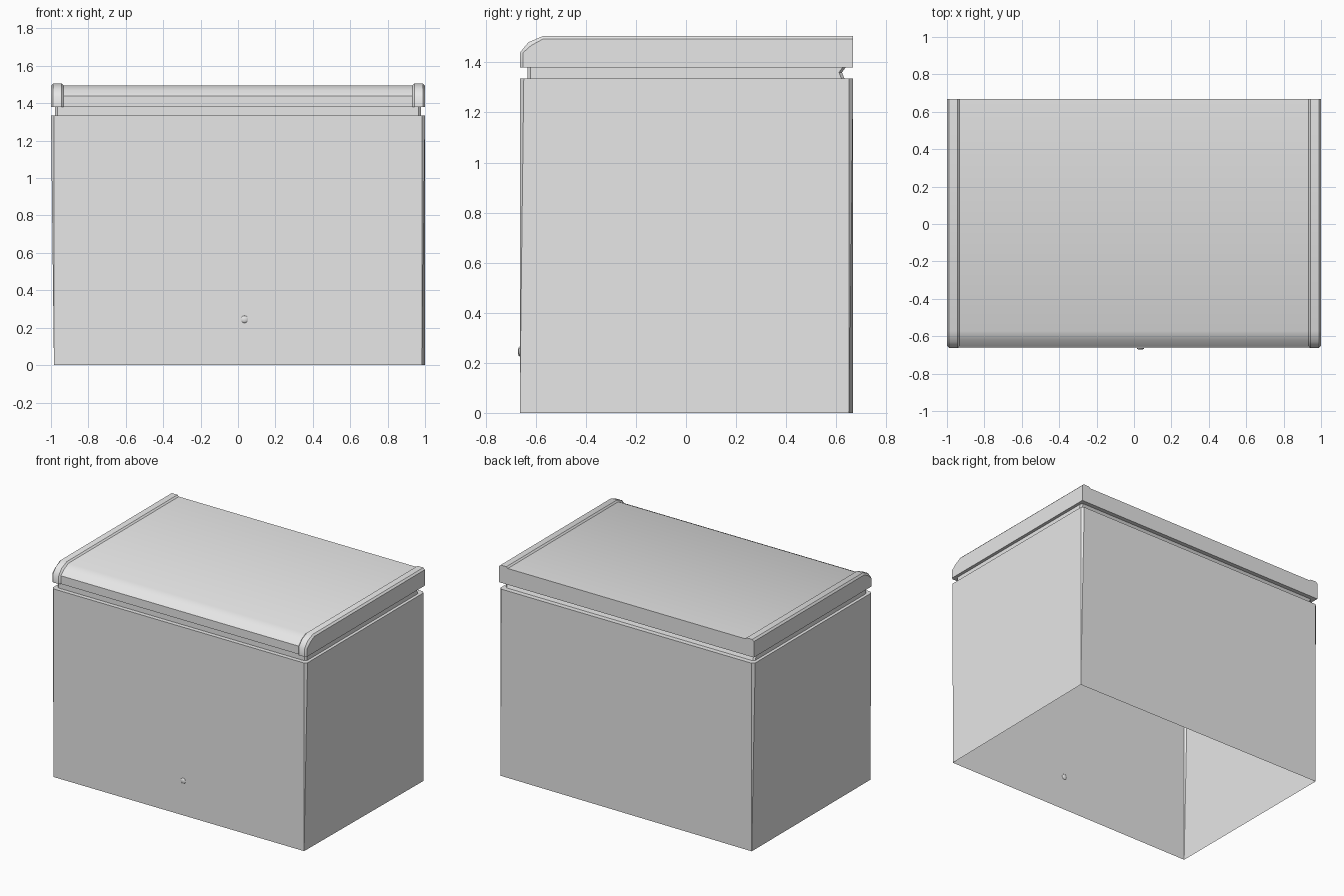
import bpy
import bmesh
import math
from mathutils import Matrix

if "Cube" in bpy.data.objects:
    bpy.data.objects.remove(bpy.data.objects["Cube"])

grey = bpy.data.materials.new("light_grey")
grey.use_nodes = True
grey.diffuse_color = (0.8, 0.8, 0.8, 1)
grey.node_tree.nodes["Principled BSDF"].inputs["Base Color"].default_value = (0.8, 0.8, 0.8, 1)

FRONT, BACK = -0.664, 0.668
RIM, LID_LOW, LID_TOP = 1.335, 1.38, 1.505


def finish(name, bm, smooth=False):
    """Turn a bmesh into a named, coloured object."""
    bmesh.ops.remove_doubles(bm, verts=bm.verts, dist=0.0001)
    bmesh.ops.recalc_face_normals(bm, faces=bm.faces)
    mesh = bpy.data.meshes.new(name)
    bm.to_mesh(mesh)
    bm.free()
    mesh.materials.append(grey)
    obj = bpy.data.objects.new(name, mesh)
    bpy.context.collection.objects.link(obj)
    if smooth:
        bpy.ops.object.select_all(action="DESELECT")
        obj.select_set(True)
        bpy.context.view_layer.objects.active = obj
        bpy.ops.object.shade_smooth_by_angle(angle=math.radians(40))
    return obj


def loft(name, rings, closed=True, smooth=False):
    """Join rings of equal point count, with optional end faces."""
    bm = bmesh.new()
    loops = [[bm.verts.new(p) for p in ring] for ring in rings]
    for a, b in zip(loops, loops[1:]):
        for i in range(len(a)):
            j = (i + 1) % len(a)
            bm.faces.new((a[i], a[j], b[j], b[i]))
    if closed:
        bm.faces.new(loops[0])
        bm.faces.new(loops[-1])
    return finish(name, bm, smooth)


def octagon(x, front, back, cut, z):
    """Rectangle with cut corners, counterclockwise from the front."""
    return [(-x + cut, front, z), (x - cut, front, z),
            (x, front + cut, z), (x, back - cut, z),
            (x - cut, back, z), (-x + cut, back, z),
            (-x, back - cut, z), (-x, front + cut, z)]


# Cabinet: open underneath, corner chamfers taper to a point at the floor
top = octagon(1, FRONT, BACK, 0.016, RIM)
corner_source = [0, 1, 1, 3, 3, 5, 5, 0]
floor = [(top[i][0], top[i][1], 0) for i in corner_source]
bm = bmesh.new()
upper = [bm.verts.new(p) for p in top]
lower = {i: bm.verts.new(floor[i]) for i in (0, 1, 3, 5)}
ledge = [bm.verts.new(p) for p in octagon(0.978, FRONT + 0.03, BACK - 0.035, 0.012, RIM)]
for i in range(8):
    j = (i + 1) % 8
    a, b = lower[corner_source[i]], lower[corner_source[j]]
    bm.faces.new((a, upper[j], upper[i]) if a is b else (a, b, upper[j], upper[i]))
    bm.faces.new((upper[i], upper[j], ledge[j], ledge[i]))
finish("cabinet", bm)

# Recessed seal between cabinet and lid, pinched slightly at the back
loft("lid_seal", [
    octagon(0.978, FRONT + 0.03, BACK - 0.035, 0.012, RIM),
    octagon(0.978, FRONT + 0.03, BACK - 0.045, 0.012, RIM + 0.025),
    octagon(0.978, FRONT + 0.03, BACK - 0.03, 0.012, LID_LOW)], closed=False)


def lid_profile(x, d):
    """Side outline of the lid at x, sunk by d."""
    return [(x, FRONT + d, LID_LOW), (x, FRONT + d, 1.438),
            (x, -0.63 + d, 1.48 - d), (x, -0.572, LID_TOP - d),
            (x, BACK, LID_TOP - d), (x, BACK, LID_LOW)]


# Lid panel and the raised caps at both ends
loft("lid_panel", [lid_profile(-0.94, 0.01), lid_profile(0.94, 0.01)], smooth=True)
for side, name in ((1, "lid_cap_left"), (-1, "lid_cap_right")):
    stations = ((1, 0.012), (0.988, 0), (0.943, 0), (0.931, 0.011))
    loft(name, [lid_profile(side * x, d) for x, d in stations], smooth=True)

# Small drain knob low on the front
bm = bmesh.new()
bmesh.ops.create_uvsphere(bm, u_segments=10, v_segments=6, radius=0.02,
                          matrix=Matrix.Translation((0.035, FRONT, 0.245))
                          @ Matrix.Diagonal((1, 0.4, 1, 1)))
finish("drain_knob", bm, smooth=True)
